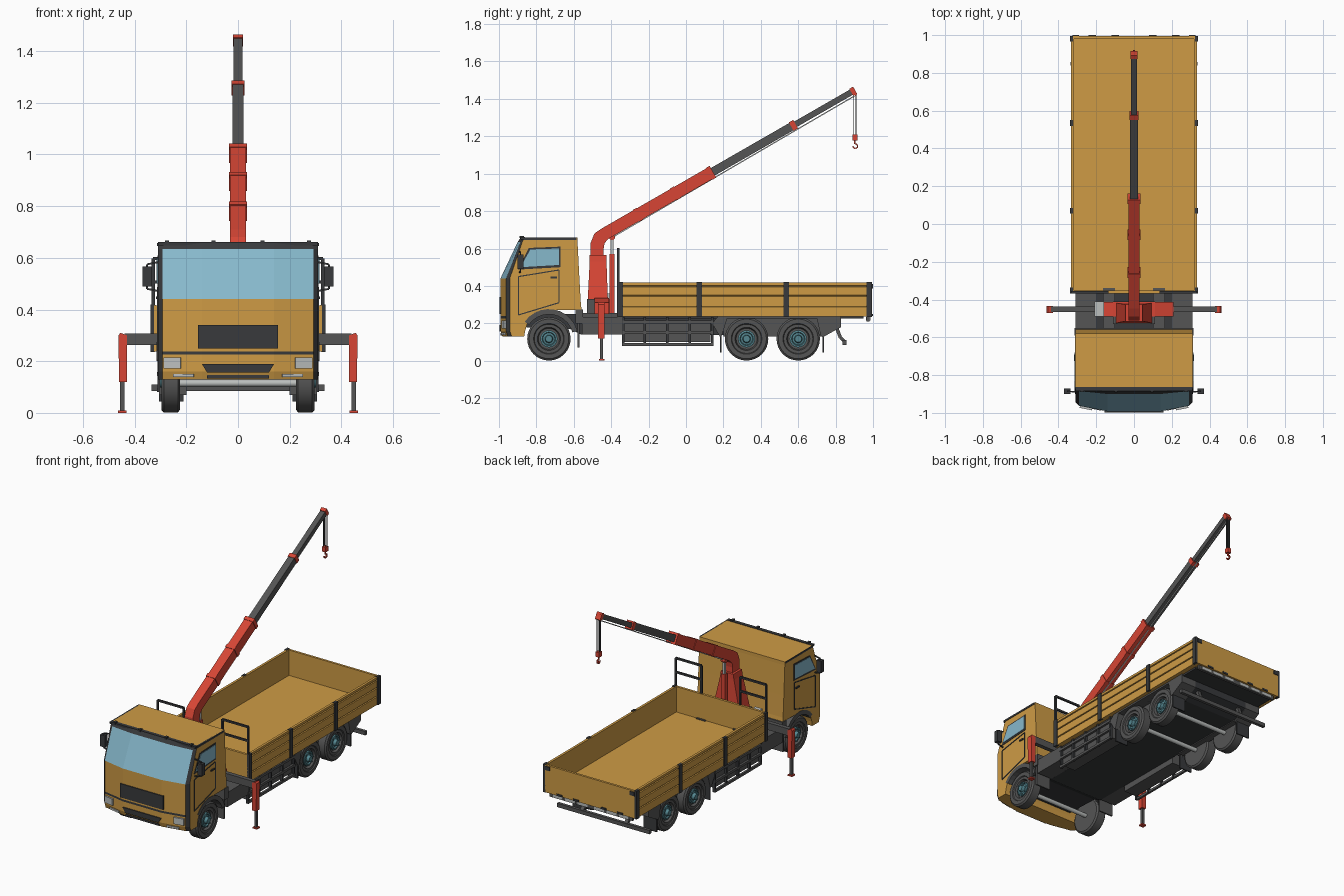
import bpy, bmesh, math
from mathutils import Vector, Matrix

if "Cube" in bpy.data.objects:
    bpy.data.objects.remove(bpy.data.objects["Cube"])

def mat(name, r, g, b):
    m = bpy.data.materials.new(name)
    m.diffuse_color = (r, g, b, 1)
    m.use_nodes = True
    m.node_tree.nodes["Principled BSDF"].inputs["Base Color"].default_value = m.diffuse_color
    return m

YELLOW = mat("yellow_paint", .62, .33, .06)
RED = mat("red_paint", .68, .06, .035)
GREY = mat("dark_grey", .09, .09, .09)
BLACK = mat("charcoal", .04, .042, .045)
GLASS = mat("blue_glass", .24, .48, .6)
TEAL = mat("teal_hub", .09, .24, .28)
LIGHT = mat("light_grey", .5, .52, .51)

def finish(name, bm, mats, mirror=False, smooth=False):
    bmesh.ops.recalc_face_normals(bm, faces=bm.faces)
    me = bpy.data.meshes.new(name)
    bm.to_mesh(me)
    bm.free()
    ob = bpy.data.objects.new(name, me)
    bpy.context.collection.objects.link(ob)
    for m in (mats if isinstance(mats, list) else [mats]):
        me.materials.append(m)
    if mirror:
        ob.modifiers.new("mirror", 'MIRROR').use_mirror_merge = False
    if smooth:
        bpy.context.view_layer.objects.active = ob
        ob.select_set(True)
        bpy.ops.object.shade_smooth_by_angle(angle=math.radians(35))
        ob.select_set(False)
    return ob

def box(name, x, y, z, m, mirror=False, rot=0):
    bm = bmesh.new()
    bmesh.ops.create_cube(bm, size=1)
    c = Vector([(a[0] + a[1]) / 2 for a in (x, y, z)])
    s = [a[1] - a[0] for a in (x, y, z)]
    bm.transform(Matrix.Translation(c) @ Matrix.Rotation(rot, 4, 'Z') @ Matrix.Diagonal((*s, 1)))
    return finish(name, bm, m, mirror)

def prism(name, pts, a, b, m, axis='x', mirror=False):
    """Extrude a 2D outline from a to b along an axis."""
    put = {'x': lambda p, t: (t, p[0], p[1]), 'y': lambda p, t: (p[0], t, p[1])}[axis]
    bm = bmesh.new()
    r0, r1 = [[bm.verts.new(put(p, t)) for p in pts] for t in (a, b)]
    bm.faces.new(r0)
    bm.faces.new(r1)
    for i in range(len(pts)):
        j = (i + 1) % len(pts)
        bm.faces.new((r0[i], r0[j], r1[j], r1[i]))
    return finish(name, bm, m, mirror)

def beams(name, path, w, h, m, mirror=False, close=False):
    """Square bars along a path; w is across x, h is in the y-z plane."""
    bm = bmesh.new()
    pts = [Vector(p) for p in path]
    for p, q in zip(pts, pts[1:] + (pts[:1] if close else [])):
        d = (q - p).normalized()
        u = Vector((1, 0, 0)) if abs(d.x) < .7 else Vector((0, 1, 0))
        v = d.cross(u).normalized()
        u = v.cross(d).normalized()
        M = Matrix((u * w, v * h, d * (q - p).length)).transposed().to_4x4()
        bmesh.ops.create_cube(bm, size=1, matrix=Matrix.Translation((p + q) / 2) @ M)
    return finish(name, bm, m, mirror)

def lathe(name, prof, y, z, m, n=32, mirror=True):
    """Spin an (x, radius) profile about an x-parallel axis."""
    bm = bmesh.new()
    rings = [[bm.verts.new((x, y + r * math.cos(2 * math.pi * i / n), z + r * math.sin(2 * math.pi * i / n)))
              for i in range(n)] for x, r in prof]
    for a, b in zip(rings, rings[1:]):
        for i in range(n):
            bm.faces.new((a[i], a[i - 1], b[i - 1], b[i]))
    bm.faces.new(rings[0])
    bm.faces.new(rings[-1])
    return finish(name, bm, m, mirror, True)

# cab: loft of plan outlines (height, front y, bow of front, back y)
levels = [(.13, -.982, 1, -.865), (.16, -.992, 1, -.86), (.225, -.992, 1, -.84), (.238, -.992, 1, -.83),
          (.27, -.992, 1, -.77), (.272, -.992, 1, -.558), (.30, -.992, 1, -.562), (.44, -.992, 1, -.57),
          (.635, -.9, .5, -.58), (.658, -.885, .4, -.58)]
bm = bmesh.new()
rings = []
for z, f, k, back in levels:
    half = [(.14, f), (.292, f + .03 * k), (.31, f + .05 * k), (.31, back)]
    ring = [(-x, y) for x, y in reversed(half)] + half
    rings.append([bm.verts.new((x, y, z)) for x, y in ring])
for k, (a, b) in enumerate(zip(rings, rings[1:])):
    for i in range(8):
        j = (i + 1) % 8
        fc = bm.faces.new((a[i], a[j], b[j], b[i]))
        if i in (1, 5) or (i in (2, 3, 4) and k in (2, 8)):
            fc.material_index = 1                       # corner pillars, seam, visor
        elif i in (2, 3, 4) and k == 7:
            fc.material_index = 2                       # windscreen
bm.faces.new(rings[-1])
bm.faces.new(rings[0])
finish("cab", bm, [YELLOW, BLACK, GLASS])

# cab front details
box("grille", (-.155, .155), (-.998, -.97), (.25, .34), BLACK)
prism("lower_grille", [(-.14, .19), (.14, .19), (.12, .157), (-.12, .157)], -.998, -.97, BLACK, 'y')
box("lower_plate", (-.12, .12), (-.992, -.97), (.134, .147), BLACK)
box("headlight", (.22, .287), (-.98, -.964), (.172, .215), LIGHT, True, math.radians(11.3))
box("fog_light", (.17, .25), (-.981, -.965), (.138, .15), LIGHT, True, math.radians(11.3))
for x in (.095, .275):
    box("roof_lamp", (x - .008, x + .008), (-.89, -.865), (.655, .668), BLACK, True)
box("visor_edge", (-.31, .31), (-.885, -.862), (.648, .661), BLACK)
beams("roof_side_trim", [(.308, -.87, .652), (.308, -.585, .652)], .01, .012, BLACK, True)

# cab sides: window, door seams, mirror
prism("window_frame", [(-.9, .487), (-.84, .603), (-.672, .61), (-.672, .50)], .30, .3125, BLACK, mirror=True)
prism("side_window", [(-.885, .50), (-.832, .595), (-.68, .60), (-.68, .512)], .30, .315, GLASS, mirror=True)
beams("door_seam", [(.31, -.895, .45), (.31, -.68, .485), (.31, -.68, .31), (.31, -.895, .245)],
      .006, .006, BLACK, True, True)
box("door_handle", (.308, .317), (-.725, -.69), (.44, .45), BLACK, True)
box("mirror", (.335, .37), (-.90, -.87), (.49, .567), BLACK, True)
beams("mirror_arm", [(.30, -.89, .585), (.352, -.885, .575), (.352, -.885, .48), (.30, -.89, .47)],
      .007, .007, BLACK, True)

# front fenders and mudflaps
arc = lambda r: [(-.733 + r * math.cos(math.radians(t)), .118 + r * math.sin(math.radians(t)))
                 for t in range(15, 146, 13)]
prism("front_fender", arc(.158) + arc(.13)[::-1], .2, .312, GREY, mirror=True)
box("front_mudflap", (.2, .305), (-.58, -.57), (.07, .2), GREY, True)
box("cab_rear_step", (-.315, .315), (-.59, -.55), (.20, .275), GREY)

# wheels and axles
for y in (-.733, .324, .60):
    lathe("tyre", [(.225, .05), (.225, .105), (.233, .116), (.287, .116), (.296, .106), (.296, .082),
                   (.29, .078), (.29, .062), (.272, .056), (.272, .01)], y, .117, GREY)
    lathe("wheel_hub", [(.265, .046), (.285, .046), (.288, .036), (.28, .032), (.283, .022),
                        (.302, .018), (.302, .004)], y, .117, TEAL, 16)
    for k in range(8):
        t = k * math.pi / 4
        yy, zz = y + .04 * math.cos(t), .117 + .04 * math.sin(t)
        box("wheel_bolt", (.28, .292), (yy - .003, yy + .003), (zz - .003, zz + .003), TEAL, True)
    lathe("axle", [(-.23, .014), (.23, .014)], y, .115, LIGHT, 12, False)

# chassis
prism("chassis", [(-.88, .18), (-.88, .25), (-.56, .25), (-.55, .235), (.83, .235), (.83, .18), (.72, .135),
                  (-.56, .14), (-.62, .17)], -.2, .2, BLACK)
box("chassis_rail", (.1, .165), (-.58, -.34), (.2, .255), GREY, True)
box("chassis_side_box", (.19, .31), (-.555, -.34), (.14, .235), GREY, True)

# side tanks and guard rails
box("side_tank", (.2, .295), (-.33, .13), (.1, .21), GREY, True)
for z in (.088, .15, .208):
    box("guard_rail", (.3, .314), (-.34, .145), (z - .008, z + .008), GREY, True)
for y in (-.335, -.22, -.1, .02, .14):
    box("guard_post", (.296, .312), (y - .006, y + .006), (.08, .235), BLACK, True)

# rear fenders, mudflaps and bumper
prism("rear_fender", [(.14, .2), (.17, .236), (.83, .236), (.83, .18), (.73, .125), (.72, .135),
                      (.70, .225), (.22, .225), (.19, .13), (.18, .13)], .2, .31, GREY, mirror=True)
box("fender_infill", (.19, .24), (.2, .73), (.13, .235), GREY, True)
for y in (.185, .735):
    box("rear_mudflap", (.21, .305), (y - .004, y + .004), (.045, .135), BLACK, True)
beams("bumper_bracket", [(.16, .80, .19), (.16, .825, .125), (.16, .85, .1)], .025, .018, GREY, True)
box("rear_bumper", (-.335, .335), (.838, .858), (.085, .11), GREY)
box("rear_light_bar", (-.3, .3), (.965, .982), (.21, .238), GREY)
for x in (.06, .15, .24):
    box("rear_light", (x - .035, x + .035), (.962, .986), (.214, .234), LIGHT, True)

# cargo bed
box("bed_subframe", (-.3, .3), (-.355, .95), (.225, .24), BLACK)
box("bed_floor", (-.325, .325), (-.365, .99), (.237, .25), YELLOW)
side = [(.317, .237), (.333, .237)]
for z in (.292, .348, .398):
    side += [(.333, z - .004), (.326, z - .002), (.326, z + .002), (.333, z + .004)]
prism("bed_side", side + [(.333, .417), (.317, .417)], -.365, .992, YELLOW, 'y', True)
box("bed_front", (-.325, .325), (-.368, -.352), (.237, .416), YELLOW)
box("tailgate", (-.325, .325), (.98, .995), (.237, .416), YELLOW)
for y in (-.352, .07, .535, .98):
    box("bed_stake", (.322, .339), (y - .015, y + .015), (.235, .42), BLACK, True)
for x in (.1, .22):
    box("tailgate_hinge", (x - .02, x + .02), (.985, 1.0), (.238, .25), BLACK, True)
box("tailgate_latch", (.29, .325), (.985, 1.0), (.385, .41), BLACK, True)

# headboard frames
beams("headboard_frame", [(.14, -.362, .24), (.14, -.362, .597), (.328, -.362, .597), (.328, -.362, .24)],
      .012, .012, BLACK, True)
box("headboard_rail", (.14, .328), (-.368, -.356), (.5, .512), BLACK, True)

# crane base, column and outriggers
box("crane_mount", (-.11, .11), (-.53, -.41), (.23, .33), GREY)
prism("crane_base", [(-.21, .25), (.21, .25), (.21, .31), (.11, .335), (-.11, .335), (-.21, .31)],
      -.49, -.412, RED, 'y')
bm = bmesh.new()
rings = [[bm.verts.new((sx * w, y0 if sy < 0 else y1, z)) for sx, sy in ((-1, -1), (1, -1), (1, 1), (-1, 1))]
         for z, w, y0, y1 in ((.33, .095, -.525, -.418), (.53, .05, -.515, -.425), (.565, .045, -.515, -.425))]
for a, b in zip(rings, rings[1:]):
    for i in range(4):
        bm.faces.new((a[i - 1], a[i], b[i], b[i - 1]))
bm.faces.new(rings[0])
bm.faces.new(rings[-1])
finish("crane_column", bm, RED)
box("control_box", (-.21, -.16), (-.49, -.41), (.31, .36), LIGHT)
box("outrigger_beam", (.0, .44), (-.465, -.437), (.262, .308), GREY, True)
prism("outrigger_leg", [(.43, .12), (.46, .12), (.463, .3), (.455, .31), (.43, .3)], -.47, -.435, RED, 'y', True)
box("outrigger_rod", (.44, .456), (-.46, -.444), (.008, .12), GREY, True)
box("outrigger_foot", (.432, .464), (-.466, -.436), (0, .009), RED, True)

# telescopic boom
D = Vector((0, .867, .498))
P = lambda t: Vector((0, -.43, .681)) + D * t          # point along the boom axis
prism("boom_elbow", [(-.51, .555), (-.51, .63), (-.49, .68), (-.4465, .71), (-.4135, .652), (-.435, .63),
                     (-.44, .6), (-.44, .555)], -.03, .03, RED)
beams("boom_outer", [P(-.005), P(.66)], .06, .066, RED)
for t in (.2, .43, .65):
    beams("boom_collar", [P(t - .012), P(t + .012)], .068, .072, RED)
beams("boom_middle", [P(.6), P(1.16)], .044, .045, GREY)
beams("boom_middle_collar", [P(1.145), P(1.172)], .05, .052, RED)
beams("boom_inner", [P(1.1), P(1.53)], .034, .032, GREY)
beams("boom_head", [P(1.515), P(1.538)], .038, .042, RED)
prism("boom_head_bracket", [(.885, 1.455), (.9, 1.455), (.915, 1.425), (.905, 1.415), (.893, 1.425)],
      -.018, .018, RED)
beams("boom_cable", [(0, -.385, .665), (0, .9, 1.415)], .006, .006, LIGHT)

# lift cylinder
lathe("lift_cylinder", [(-.015, .016), (.015, .016)], -.395, .66, RED, 12, False)
box("lift_cylinder_body", (-.014, .014), (-.409, -.383), (.25, .57), RED)
box("lift_cylinder_rod", (-.008, .008), (-.404, -.388), (.56, .66), LIGHT)

# hook and ropes
for y in (.897, .909):
    box("hook_rope", (.006, .01), (y - .002, y + .002), (1.2, 1.425), BLACK, True)
box("hook_block", (-.013, .013), (.889, .917), (1.178, 1.21), RED)
beams("hook", [(0, .903, 1.18), (0, .903, 1.16)] +
      [(0, .905 + .013 * math.cos(math.radians(a)), 1.147 + .013 * math.sin(math.radians(a)))
       for a in range(90, -181, -45)], .009, .007, RED)
